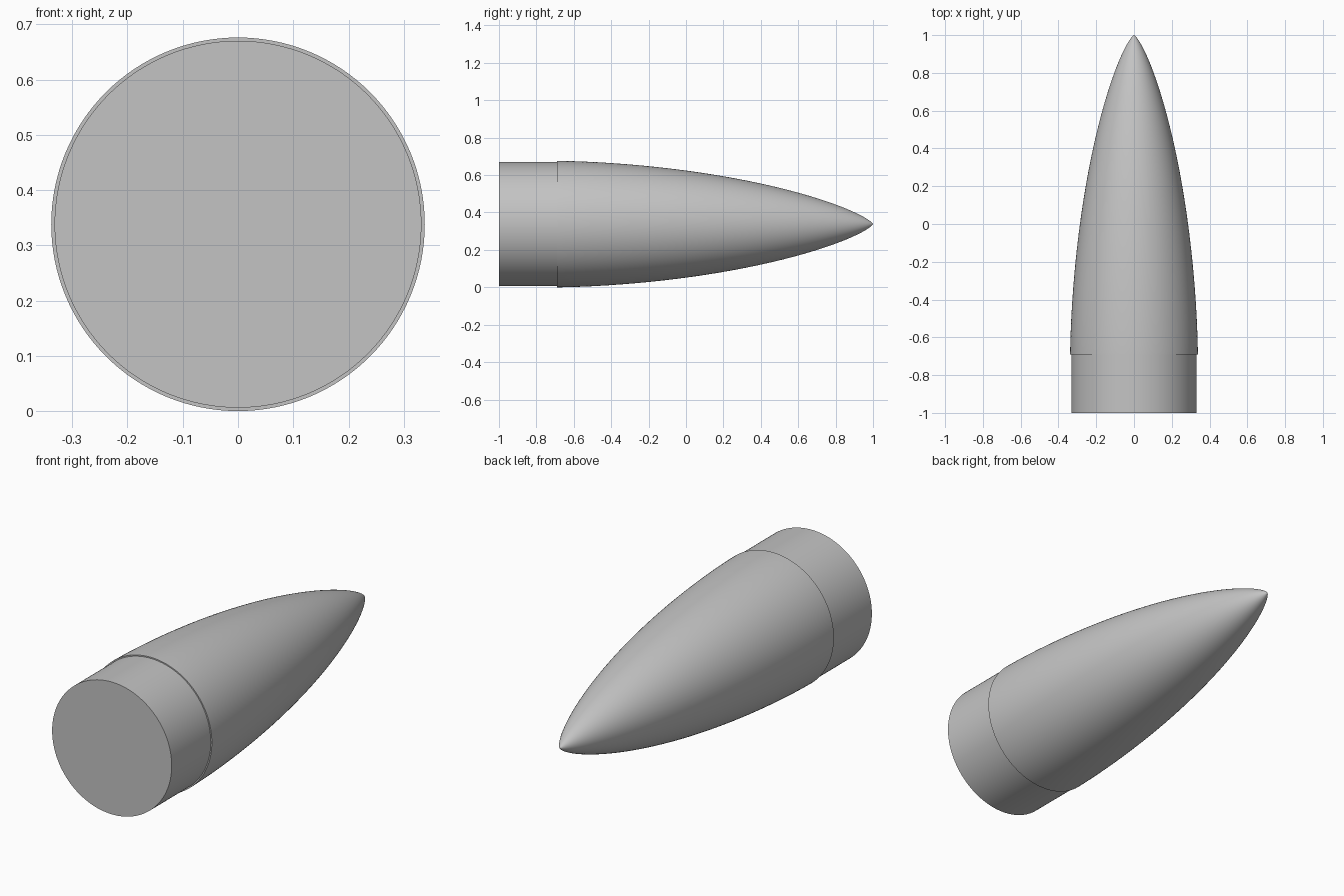
import bpy, bmesh
from math import acos, sin, cos, pi, sqrt, radians
from mathutils import Vector

cube = bpy.data.objects.get("Cube")
if cube:
    bpy.data.objects.remove(cube, do_unlink=True)

RADIUS, SHOULDER_RADIUS = 0.338, 0.332
TIP, STEP, BASE = 1.0, -0.69, -1.0
SIDES, RINGS = 128, 64

grey = bpy.data.materials.new("plain grey")
grey.use_nodes = True
colour = (0.55, 0.55, 0.55, 1)
grey.diffuse_color = colour
grey.node_tree.nodes["Principled BSDF"].inputs["Base Color"].default_value = colour


def lathe(name, profile):
    """Spin (radius, y) points about the long axis."""
    bm = bmesh.new()
    verts = [bm.verts.new((r, y, 0)) for r, y in profile]
    edges = [bm.edges.new(pair) for pair in zip(verts, verts[1:])]
    bmesh.ops.spin(bm, geom=verts + edges, cent=(0, 0, 0), axis=(0, 1, 0),
                   angle=2 * pi, steps=SIDES, use_merge=True)
    bmesh.ops.remove_doubles(bm, verts=bm.verts, dist=0.00001)
    bmesh.ops.recalc_face_normals(bm, faces=bm.faces)
    # Open shells: make the normals point away from the axis
    side = max(bm.faces, key=lambda f: f.calc_center_median().xz.length * abs(f.normal.xz.length))
    c = side.calc_center_median()
    if side.normal.dot(Vector((c.x, 0, c.z))) < 0:
        bmesh.ops.reverse_faces(bm, faces=bm.faces)
    mesh = bpy.data.meshes.new(name)
    bm.to_mesh(mesh)
    bm.free()
    mesh.materials.append(grey)
    obj = bpy.data.objects.new(name, mesh)
    obj.location.z = RADIUS
    bpy.context.collection.objects.link(obj)
    bpy.ops.object.select_all(action='DESELECT')
    obj.select_set(True)
    bpy.context.view_layer.objects.active = obj
    bpy.ops.object.shade_smooth_by_angle(angle=radians(30))


def nose_point(i):
    """Minimum-drag nose curve, rings packed closer near the tip."""
    t = pi * i / RINGS
    area = max(0, t - sin(2 * t) / 2 + sin(t) ** 3 / 3)
    return RADIUS * sqrt(area / pi), TIP - (TIP - STEP) * (1 - cos(t)) / 2


# Curved nose with a narrow lip at its base
nose = [nose_point(i) for i in range(RINGS + 1)]
lathe("nose_cone", nose + [(SHOULDER_RADIUS, STEP)])

# Straight shoulder with a closed flat end
lathe("shoulder", [(SHOULDER_RADIUS, STEP), (SHOULDER_RADIUS, BASE), (0, BASE)])
